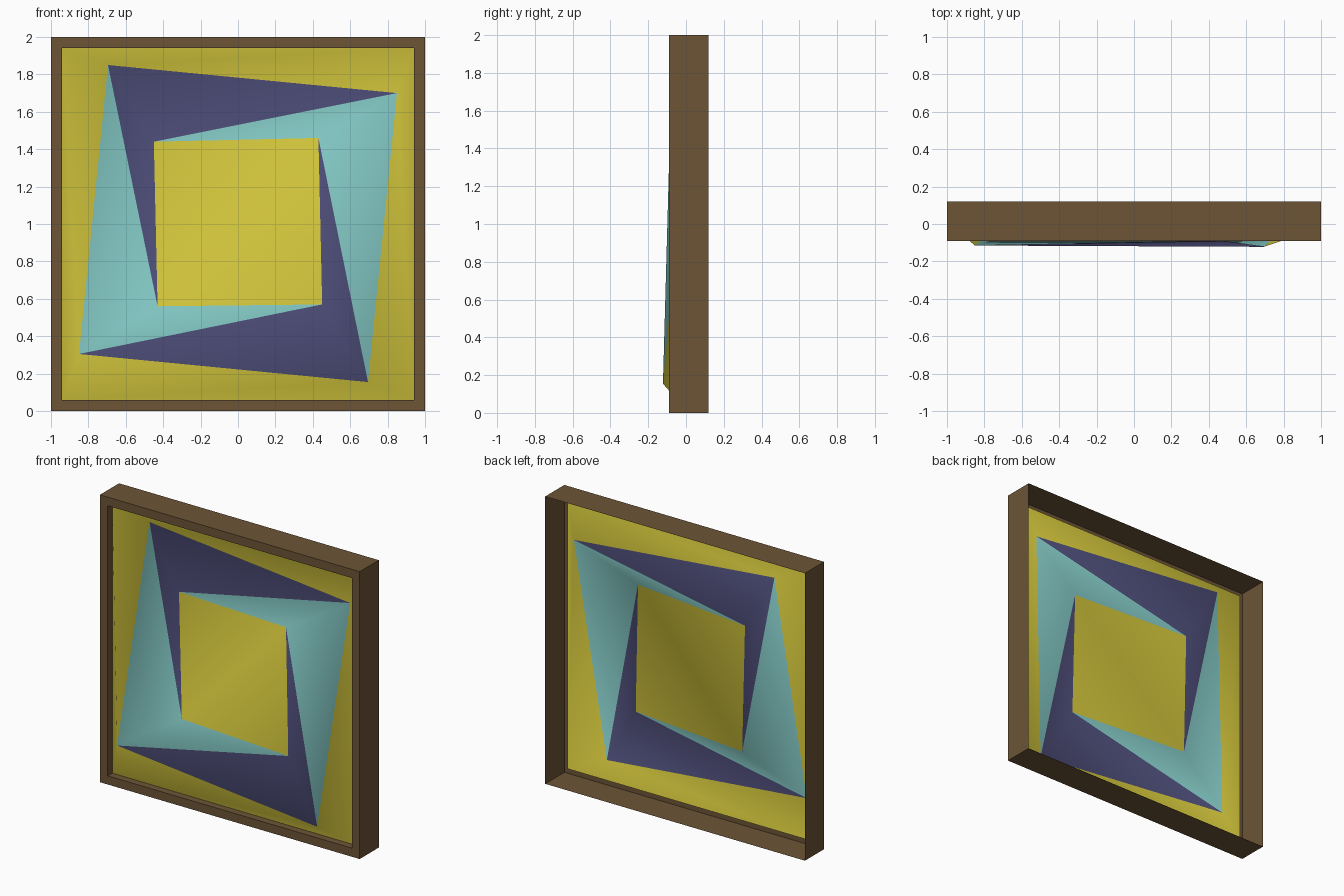
import bpy
import bmesh

cube = bpy.data.objects.get("Cube")
if cube:
    bpy.data.objects.remove(cube, do_unlink=True)


def make_material(name, rgb):
    mat = bpy.data.materials.new(name)
    mat.use_nodes = True
    color = (*rgb, 1.0)
    mat.diffuse_color = color
    mat.node_tree.nodes["Principled BSDF"].inputs["Base Color"].default_value = color
    return mat


brown = make_material("brown_wood", (0.150, 0.089, 0.037))
yellow = make_material("yellow_paint", (0.658, 0.571, 0.045))
blue = make_material("dark_blue_paint", (0.076, 0.076, 0.195))
teal = make_material("teal_paint", (0.231, 0.591, 0.565))


def square(half, y):
    """Corners in the order top left, top right, bottom right, bottom left."""
    return [(sx * half, y, 1 + sz * half)
            for sx, sz in ((-1, 1), (1, 1), (1, -1), (-1, -1))]


def add_ring(bm, points):
    return [bm.verts.new(p) for p in points]


def finish(bm, name, materials, smooth):
    mesh = bpy.data.meshes.new(name)
    for face in bm.faces:
        face.smooth = smooth
    bm.to_mesh(mesh)
    bm.free()
    for mat in materials:
        mesh.materials.append(mat)
    obj = bpy.data.objects.new(name, mesh)
    bpy.context.scene.collection.objects.link(obj)
    return obj


# Frame: thin outer wall open at the back, front lip and inner return
bm = bmesh.new()
profile = [(1, 0.12), (1, -0.09), (0.94, -0.09), (0.94, -0.04)]
rings = [add_ring(bm, square(half, y)) for half, y in profile]
for a, b in zip(rings, rings[1:]):
    for i in range(4):
        j = (i + 1) % 4
        bm.faces.new((a[i], b[i], b[j], a[j]))
finish(bm, "frame", [brown], False)

# Relief panel: two tilted, turned squares nested inside the border
bm = bmesh.new()
border = add_ring(bm, square(0.94, -0.04))
outer = add_ring(bm, [(-0.695, 0.02, 1.85), (0.85, 0.02, 1.70),
                      (0.695, -0.122, 0.155), (-0.85, -0.115, 0.305)])
inner = add_ring(bm, [(-0.45, -0.006, 1.44), (0.43, -0.086, 1.46),
                      (0.45, -0.09, 0.57), (-0.43, -0.004, 0.56)])


def add_band(a, b, pick):
    """Fill between two rings with triangles, colour chosen by pick(side, half)."""
    for i in range(4):
        j = (i + 1) % 4
        for k, tri in enumerate(((a[i], b[i], a[j]), (a[j], b[i], b[j]))):
            bm.faces.new(tri).material_index = pick(i, k)


add_band(border, outer, lambda side, half: 0)
add_band(outer, inner, lambda side, half: 1 + (side + half) % 2)
# Centre square, split along one diagonal
bm.faces.new((inner[0], inner[3], inner[1]))
bm.faces.new((inner[1], inner[3], inner[2]))
finish(bm, "relief_panel", [yellow, blue, teal], True)
